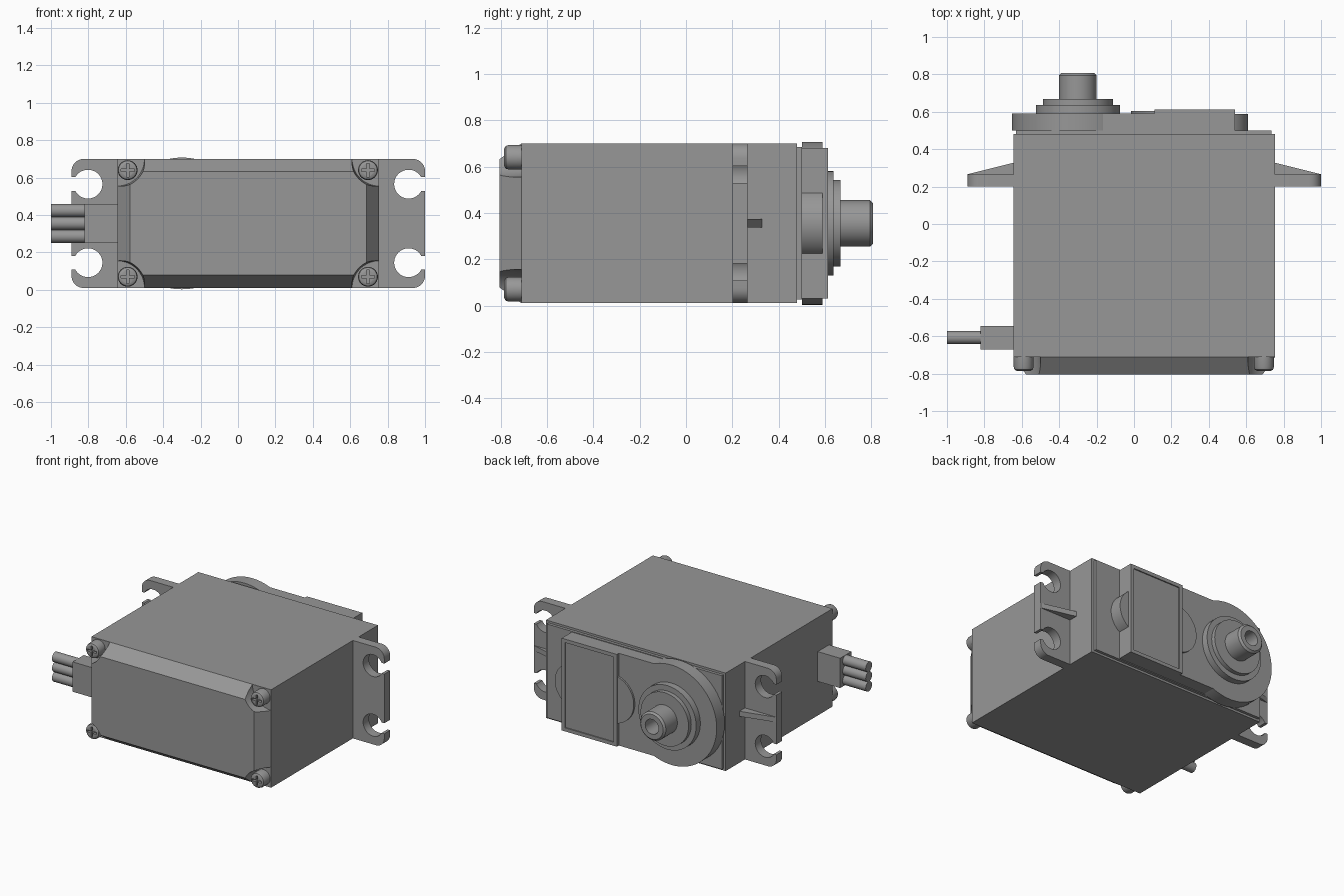
import bpy, bmesh, math
from mathutils import Matrix

if "Cube" in bpy.data.objects:
    bpy.data.objects.remove(bpy.data.objects["Cube"])

grey = bpy.data.materials.new("plastic grey")
grey.diffuse_color = (0.31, 0.31, 0.31, 1)
grey.use_nodes = True
grey.node_tree.nodes["Principled BSDF"].inputs["Base Color"].default_value = grey.diffuse_color
ZC = 0.355                      # middle height of the case
SX, XC = -0.30, 0.055           # shaft position, case centre


def finish(bm, name):
    bmesh.ops.recalc_face_normals(bm, faces=bm.faces)
    me = bpy.data.meshes.new(name)
    bm.to_mesh(me)
    bm.free()
    me.materials.append(grey)
    ob = bpy.data.objects.new(name, me)
    bpy.context.collection.objects.link(ob)
    return ob


def activate(ob):
    bpy.ops.object.select_all(action='DESELECT')
    ob.select_set(True)
    bpy.context.view_layer.objects.active = ob


def smooth(ob):
    activate(ob)
    bpy.ops.object.shade_smooth_by_angle(angle=math.radians(35))
    return ob


def box(name, x0, x1, y0, y1, z0, z1):
    bm = bmesh.new()
    bmesh.ops.create_cube(bm, size=1)
    for v in bm.verts:
        v.co = ((x0 + x1) / 2 + v.co.x * (x1 - x0), (y0 + y1) / 2 + v.co.y * (y1 - y0),
                (z0 + z1) / 2 + v.co.z * (z1 - z0))
    return finish(bm, name)


def lathe(name, x, z, profile, seg=48):
    """Solid turned about a y axis; profile is (radius, y) rings, closed by end caps."""
    bm = bmesh.new()
    rings = [[bm.verts.new((x + r * math.cos(2 * math.pi * i / seg), y,
                            z + r * math.sin(2 * math.pi * i / seg))) for i in range(seg)]
             for r, y in profile]
    for a, b in zip(rings, rings[1:]):
        for i in range(seg):
            j = (i + 1) % seg
            bm.faces.new((a[i], a[j], b[j], b[i]))
    bm.faces.new(rings[0])
    bm.faces.new(rings[-1])
    return smooth(finish(bm, name))


def cut(ob, cutters):
    for c in cutters:
        m = ob.modifiers.new("cut", 'BOOLEAN')
        m.operation, m.solver, m.object = 'DIFFERENCE', 'EXACT', c
        activate(ob)
        bpy.ops.object.modifier_apply(modifier=m.name)
        bpy.data.objects.remove(c, do_unlink=True)
    return smooth(ob)


# Case and stepped rear lid
X0, X1, Z0, Z1 = -0.645, 0.755, 0.01, 0.70
box("case", X0, X1, -0.71, 0.48, Z0, Z1)
box("rear_lid", X0 + 0.015, X1 - 0.02, 0.47, 0.50, Z0 + 0.015, Z1 - 0.015)

# Front cover: tapered block with round pockets at the corners
cover = box("front_cover", X0, X1, -0.805, -0.70, Z0, Z1)
for v in cover.data.vertices:
    if v.co.y < -0.75:
        v.co.x += 0.068 if v.co.x < 0 else -0.068
        v.co.z += 0.068 if v.co.z < ZC else -0.068
    else:
        v.co.y = -0.71
cut(cover, [lathe("pocket", x, z, [(0.16, -0.9), (0.145, -0.7105)], 64)
            for x in (X0, X1) for z in (Z0, Z1)])

# Cross-head screws in the pockets
for x in (-0.59, 0.695):
    for z in (0.07, 0.64):
        s = lathe("cover_screw", x, z, [(0.053, -0.70), (0.053, -0.765), (0.049, -0.778),
                                        (0.038, -0.785)], 32)
        cut(s, [box("slot", x - 0.036, x + 0.036, -0.8, -0.765, z - 0.007, z + 0.007),
                box("slot", x - 0.007, x + 0.007, -0.8, -0.765, z - 0.036, z + 0.036)])

# Mounting ears with open screw holes and a strengthening rib
for side in (-1, 1):
    inner, outer = XC + side * 0.69, XC + side * 0.945
    bm = bmesh.new()
    R = 0.065
    pts = [(inner, Z0)]
    for cz, start in ((Z0 + R, -90), (Z1 - R, 0)):
        for k in range(9):
            a = math.radians(start + k * 11.25)
            pts.append((outer + side * (R * math.cos(a) - R), cz + R * math.sin(a)))
    pts.append((inner, Z1))
    face = bm.faces.new([bm.verts.new((x, 0.20, z)) for x, z in pts])
    ext = bmesh.ops.extrude_face_region(bm, geom=[face])["geom"]
    bmesh.ops.translate(bm, vec=(0, 0.065, 0),
                        verts=[g for g in ext if isinstance(g, bmesh.types.BMVert)])
    ear = finish(bm, "mounting_ear")
    hx, cutters = XC + side * 0.857, []
    for hz in (ZC - 0.21, ZC + 0.21):
        cutters.append(lathe("hole", hx, hz, [(0.077, 0.1), (0.077, 0.4)]))
        cutters.append(box("gap", min(hx, hx + side * 0.2), max(hx, hx + side * 0.2),
                           0.1, 0.4, hz - 0.037, hz + 0.037))
    cut(ear, cutters)
    rib = box("ear_rib", min(inner, outer), max(inner, outer), 0.25, 0.33, ZC - 0.018, ZC + 0.018)
    for v in rib.data.vertices:
        if abs(v.co.x - outer) < 0.01 and v.co.y > 0.3:
            v.co.y = 0.266

# Gearbox housing on the back
box("gearbox_block", SX, 0.54, 0.49, 0.59, 0.03, 0.68)
lathe("gearbox_round", SX, ZC, [(0.352, 0.50), (0.352, 0.59)], 96)
lathe("gearbox_end_bulge", 0.454, ZC, [(0.156, 0.49), (0.156, 0.589)], 64)
lathe("gearbox_side_bulge", 0.155, ZC, [(0.17, 0.56), (0.17, 0.603)], 64)
plate = box("gearbox_plate", 0.11, 0.54, 0.56, 0.612, 0.03, 0.68)
cut(plate, [box("recess", 0.135, 0.515, 0.604, 0.7, 0.055, 0.655)])

# Output bearing steps and hollow shaft
lathe("bearing_collar", SX, ZC, [(0.225, 0.58), (0.225, 0.637)], 64)
lathe("bearing_ring", SX, ZC, [(0.187, 0.63), (0.187, 0.667)], 64)
lathe("output_shaft", SX, ZC, [(0.10, 0.66), (0.10, 0.795), (0.087, 0.808), (0.052, 0.808),
                               (0.052, 0.69)])

# Cable grommet and three wires
box("cable_grommet", -0.82, -0.64, -0.67, -0.545, ZC - 0.105, ZC + 0.105)
for k in (-1, 0, 1):
    bm = bmesh.new()
    bmesh.ops.create_cone(bm, cap_ends=True, segments=32, radius1=0.035, radius2=0.035, depth=0.19,
                          matrix=Matrix.Translation((-0.905, -0.607, ZC + k * 0.069))
                          @ Matrix.Rotation(math.pi / 2, 4, 'Y'))
    smooth(finish(bm, "wire"))
